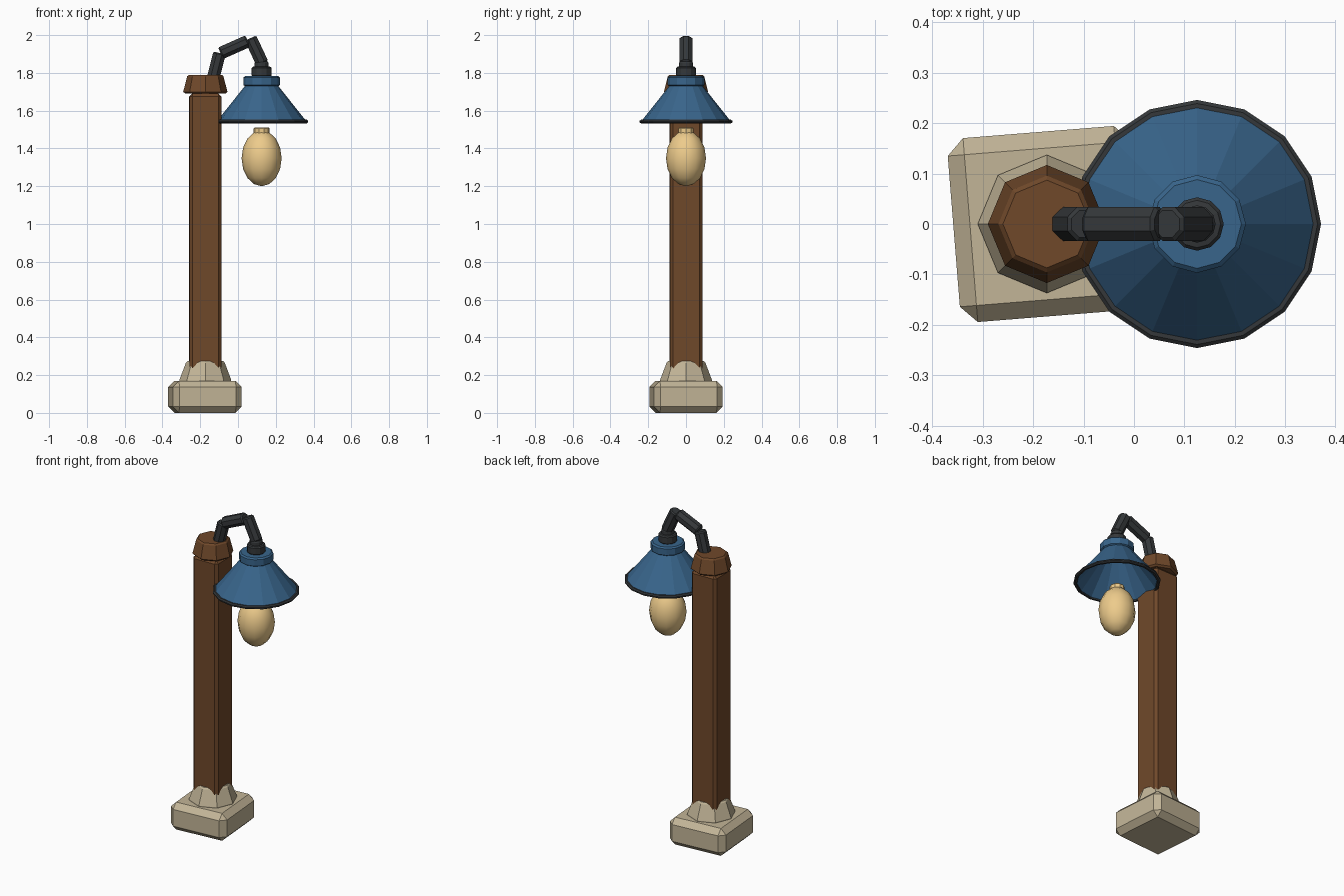
import bpy, bmesh, math
from mathutils import Vector, Matrix

if "Cube" in bpy.data.objects:
    bpy.data.objects.remove(bpy.data.objects["Cube"])


def material(name, rgb):
    m = bpy.data.materials.new(name)
    m.diffuse_color = (*rgb, 1)
    m.use_nodes = True
    m.node_tree.nodes["Principled BSDF"].inputs["Base Color"].default_value = m.diffuse_color
    return m


STONE = material("stone", (0.54, 0.46, 0.31))
WOOD = material("wood", (0.16, 0.065, 0.023))
IRON = material("iron", (0.035, 0.039, 0.042))
BLUE = material("blue_enamel", (0.04, 0.13, 0.26))
GLASS = material("warm_glass", (0.85, 0.6, 0.26))


def finish(name, bm, mat):
    bmesh.ops.recalc_face_normals(bm, faces=bm.faces)
    me = bpy.data.meshes.new(name)
    bm.to_mesh(me)
    bm.free()
    me.materials.append(mat)
    ob = bpy.data.objects.new(name, me)
    bpy.context.collection.objects.link(ob)
    return ob


def lathe(name, profile, sides, mat, x=0.0, closed=False, matrix=None, phase=0.0):
    """Spin (radius, z) points; ends are capped, or joined to a ring if closed."""
    bm = bmesh.new()
    rings = []
    for r, z in profile:
        angles = [2 * math.pi * i / sides + phase for i in range(sides)]
        rings.append([bm.verts.new((x + r * math.cos(a), r * math.sin(a), z)) for a in angles])
    pairs = list(zip(rings, rings[1:]))
    if closed:
        pairs.append((rings[-1], rings[0]))
    else:
        bm.faces.new(rings[0])
        bm.faces.new(rings[-1])
    for a, b in pairs:
        for i in range(sides):
            j = (i + 1) % sides
            bm.faces.new((a[i], a[j], b[j], b[i]))
    if matrix:
        bm.transform(matrix)
    return finish(name, bm, mat)


def block(name, size, centre, bevel, angle, mat):
    bm = bmesh.new()
    bmesh.ops.create_cube(bm, size=1, matrix=Matrix.Diagonal((*size, 1)))
    bmesh.ops.bevel(bm, geom=bm.edges[:], offset=bevel, segments=1, affect='EDGES')
    bm.transform(Matrix.Translation(centre) @ Matrix.Rotation(math.radians(angle), 4, 'Z'))
    return finish(name, bm, mat)


def rod(name, start, end, r, mat):
    a, b = Vector(start), Vector(end)
    d = b - a
    c = 0.007
    m = Matrix.Translation(a) @ d.to_track_quat('Z', 'Y').to_matrix().to_4x4()
    prof = [(r - c, 0), (r, c), (r, d.length - c), (r - c, d.length)]
    return lathe(name, prof, 8, mat, matrix=m, phase=math.pi / 8)


PX, LX = -0.173, 0.125   # post and lamp axes

# Stone footing
block("base_block", (0.366, 0.366, 0.17), (PX - 0.002, 0, 0.085), 0.033, 4.6, STONE)
lathe("base_collar", [(0.137, 0.165), (0.137, 0.175), (0.103, 0.265), (0.095, 0.274)], 8, STONE, PX)

# Wooden post and cap
block("post", (0.17, 0.17, 1.51), (PX, 0, 0.935), 0.016, 1, WOOD)
lathe("post_cap", [(0.106, 1.69), (0.117, 1.70), (0.096, 1.782), (0.087, 1.79)], 8, WOOD, PX)

# Bent iron arm
path = [((-0.132, 0, 1.77), (-0.098, 0, 1.905)),
        ((-0.092, 0, 1.904), (0.052, 0, 1.968)),
        ((0.066, 0, 1.984), (0.129, 0, 1.85))]
for i, (a, b) in enumerate(path):
    rod(f"arm_segment_{i + 1}", a, b, 0.036, IRON)

# Lamp socket
lathe("socket", [(0.047, 1.78), (0.053, 1.787), (0.053, 1.825), (0.047, 1.832),
                 (0.037, 1.834), (0.037, 1.853), (0.032, 1.86)], 12, IRON, LX)

# Shade: top collar, hollow cone, dark rim
lathe("shade_collar", [(0.086, 1.728), (0.097, 1.736), (0.097, 1.775), (0.088, 1.783)], 12, BLUE, LX)
lathe("shade", [(0.085, 1.735), (0.236, 1.545), (0.226, 1.541), (0.078, 1.727)],
      16, BLUE, LX)
lathe("shade_rim", [(0.228, 1.533), (0.239, 1.533), (0.246, 1.539), (0.246, 1.546),
                    (0.239, 1.552), (0.228, 1.552)], 16, IRON, LX, closed=True)

# Bulb
bm = bmesh.new()
bmesh.ops.create_uvsphere(bm, u_segments=12, v_segments=8, radius=1)
bm.transform(Matrix.Translation((LX, 0, 1.348)) @ Matrix.Diagonal((0.106, 0.106, 0.148, 1)))
for f in bm.faces:
    f.smooth = True
finish("bulb", bm, GLASS)
lathe("bulb_neck", [(0.037, 1.472), (0.043, 1.478), (0.043, 1.505), (0.037, 1.511)], 10, GLASS, LX)
